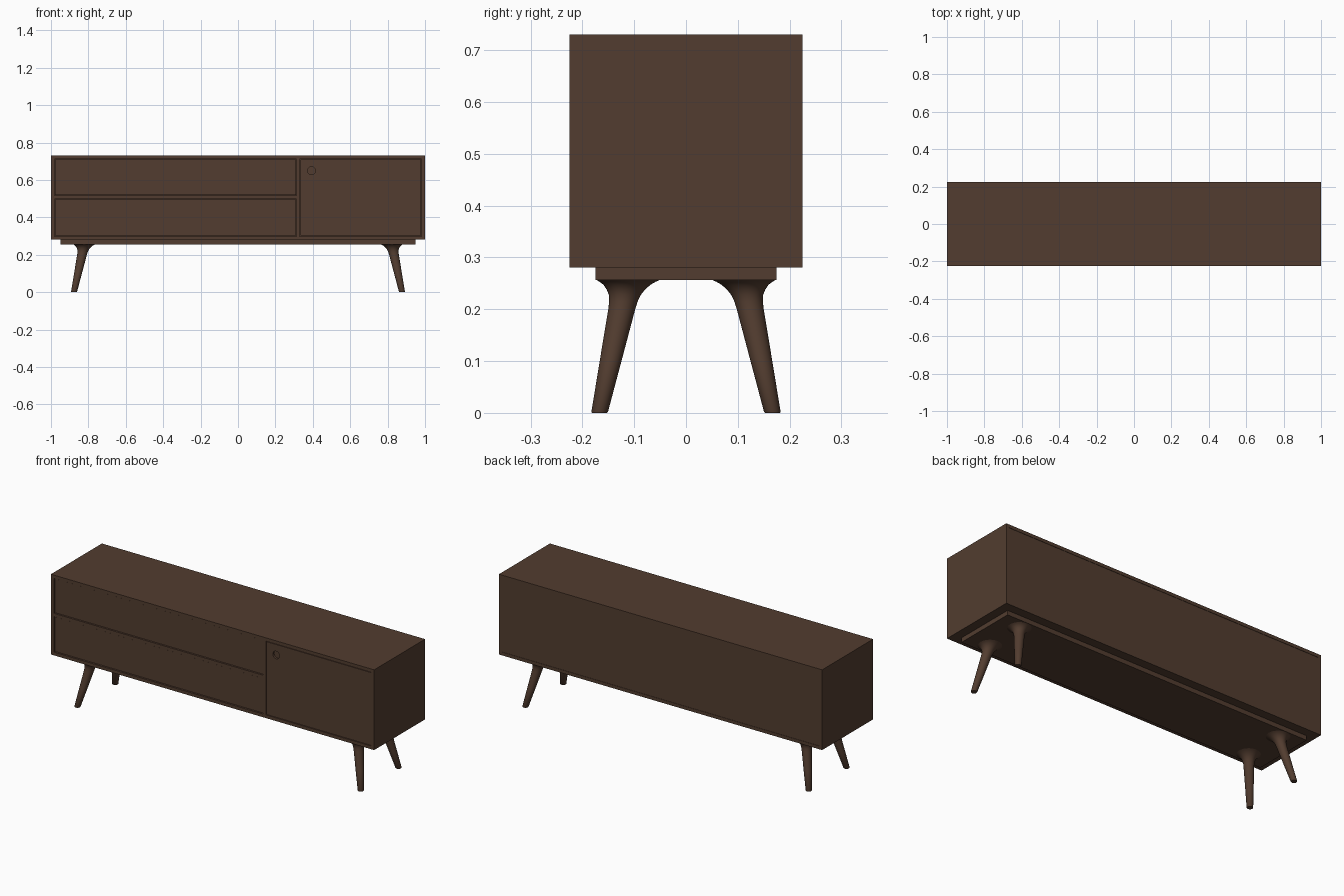
import bpy, bmesh, math

if "Cube" in bpy.data.objects:
    bpy.data.objects.remove(bpy.data.objects["Cube"])

wood = bpy.data.materials.new("dark_walnut")
wood.diffuse_color = (0.085, 0.046, 0.029, 1)
wood.use_nodes = True
wood.node_tree.nodes["Principled BSDF"].inputs["Base Color"].default_value = wood.diffuse_color


def finish(name, bm):
    bmesh.ops.recalc_face_normals(bm, faces=bm.faces)
    me = bpy.data.meshes.new(name)
    bm.to_mesh(me)
    bm.free()
    me.materials.append(wood)
    ob = bpy.data.objects.new(name, me)
    bpy.context.collection.objects.link(ob)
    return ob


def board(name, x0, x1, y0, y1, z0, z1):
    bm = bmesh.new()
    bmesh.ops.create_cube(bm, size=1)
    for v in bm.verts:
        v.co = ((x0 + x1) / 2 + v.co.x * (x1 - x0),
                (y0 + y1) / 2 + v.co.y * (y1 - y0),
                (z0 + z1) / 2 + v.co.z * (z1 - z0))
    return finish(name, bm)


T = 0.018               # board thickness
D = 0.225               # half depth
Z0, Z1 = 0.281, 0.73    # cabinet bottom and top
ZI0, ZI1 = Z0 + T, Z1 - T
XD = 0.312              # left face of the divider
ZS = 0.498              # underside of the shelf between drawers
G = 0.003               # gap round the fronts

# Cabinet boards
board("top_board", -1, 1, -D, D, ZI1, Z1)
board("bottom_board", -1, 1, -D, D, Z0, ZI0)
board("left_side", -1, -1 + T, -D, D, ZI0, ZI1)
board("right_side", 1 - T, 1, -D, D, ZI0, ZI1)
board("divider", XD, XD + T, -D, D - 0.02, ZI0, ZI1)
board("drawer_shelf", -1 + T, XD, -D, D - 0.02, ZS, ZS + T)
board("back_panel", -1 + T, 1 - T, D - 0.02, D - 0.002, ZI0, ZI1)
board("plinth", -0.95, 0.95, -0.175, 0.175, 0.256, Z0)

# Drawer fronts, set slightly back in the frame
for name, a, b in (("lower_drawer", ZI0, ZS), ("upper_drawer", ZS + T, ZI1)):
    board(name, -1 + T + G, XD - G, -D + 0.005, -D + 0.023, a + G, b - G)

# Door with a round finger recess
door = board("door", XD + T + G, 1 - T - G, -D + 0.001, -D + 0.021,
             ZI0 + G, ZI1 - G)
bpy.ops.mesh.primitive_cylinder_add(vertices=32, radius=0.021, depth=0.03,
                                    location=(0.393, -D - 0.002, 0.65),
                                    rotation=(math.pi / 2, 0, 0))
cutter = bpy.context.object
cutter.name = "finger_recess_cutter"
mod = door.modifiers.new("recess", 'BOOLEAN')
mod.object = cutter
mod.operation = 'DIFFERENCE'
mod.solver = 'EXACT'
bpy.context.view_layer.objects.active = door
bpy.ops.object.modifier_apply(modifier=mod.name)
bpy.data.objects.remove(cutter, do_unlink=True)

# Splayed legs: horizontal rings (height, radius) along a slanted axis
RINGS = [(0, 0.0145), (0.002, 0.016), (0.1, 0.021), (0.2, 0.026),
         (0.215, 0.0275), (0.228, 0.031), (0.238, 0.037),
         (0.247, 0.045), (0.253, 0.054), (0.256, 0.060)]
N = 32


def leg(name, sx, sy):
    bm = bmesh.new()
    rings = []
    for z, r in RINGS:
        t = z / 0.256
        cx, cy = 0.877 - 0.055 * t, 0.167 - 0.055 * t
        rings.append([bm.verts.new((sx * (cx + r * math.cos(2 * math.pi * i / N)),
                                    sy * (cy + r * math.sin(2 * math.pi * i / N)), z))
                      for i in range(N)])
    for a, b in zip(rings, rings[1:]):
        for i in range(N):
            j = (i + 1) % N
            bm.faces.new((a[i], a[j], b[j], b[i]))
    bm.faces.new(rings[0])
    bm.faces.new(rings[-1])
    ob = finish(name, bm)
    bpy.ops.object.select_all(action='DESELECT')
    ob.select_set(True)
    bpy.context.view_layer.objects.active = ob
    bpy.ops.object.shade_smooth_by_angle(angle=math.radians(40))


for sx, side in ((-1, "left"), (1, "right")):
    for sy, end in ((-1, "front"), (1, "back")):
        leg(f"{end}_{side}_leg", sx, sy)
